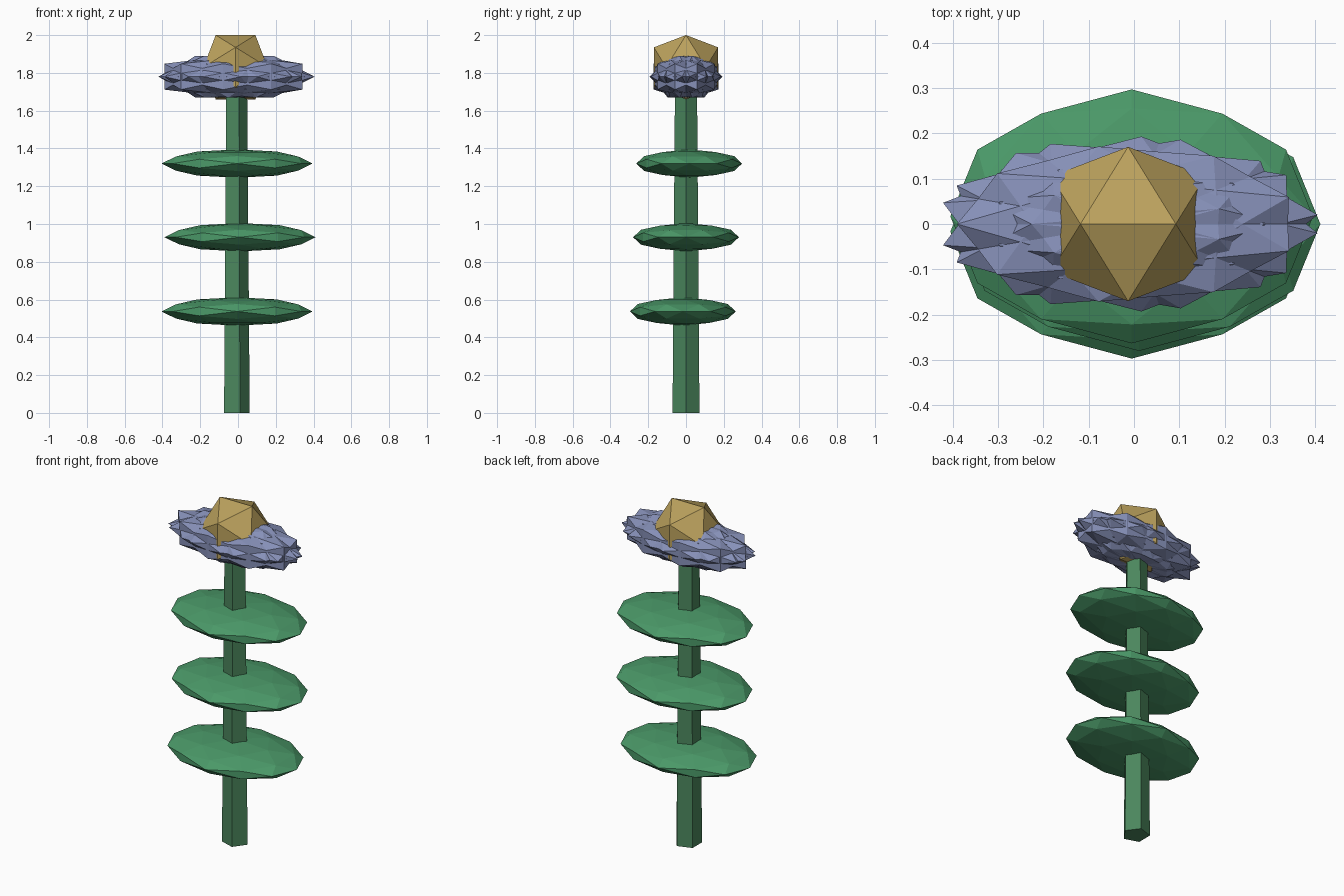
import bpy, bmesh, math
from mathutils import Matrix, Vector

if "Cube" in bpy.data.objects:
    bpy.data.objects.remove(bpy.data.objects["Cube"])

CX = -0.013  # flower axis


def material(name, rgb):
    m = bpy.data.materials.new(name)
    m.diffuse_color = (*rgb, 1)
    m.use_nodes = True
    m.node_tree.nodes["Principled BSDF"].inputs["Base Color"].default_value = m.diffuse_color
    return m


stem_green = material("stem green", (0.07, 0.24, 0.11))
leaf_green = material("leaf green", (0.07, 0.32, 0.14))
petal_blue = material("petal blue", (0.24, 0.28, 0.48))
gold = material("gold", (0.50, 0.36, 0.11))


def finish(bm, name, mat):
    bmesh.ops.recalc_face_normals(bm, faces=bm.faces)
    me = bpy.data.meshes.new(name)
    bm.to_mesh(me)
    bm.free()
    me.materials.append(mat)
    ob = bpy.data.objects.new(name, me)
    bpy.context.collection.objects.link(ob)
    return ob


# Icosphere standing on an edge, spun and shifted flat, then stretched and lifted
def ico(name, mat, size, z, detail=1, spin=0.0, shift=(0, 0)):
    bm = bmesh.new()
    bmesh.ops.create_icosphere(bm, subdivisions=detail, radius=1)
    top = max(bm.verts, key=lambda v: v.co.z)
    ends = [e.other_vert(top).co for e in top.link_edges] if detail == 1 else []
    tilt = math.atan(2) / 2
    lean = 1
    if ends:
        lean = 1 if max(c.x for c in ends) > max(-c.x for c in ends) else -1
    bm.transform(Matrix.Translation((CX, 0, z))
                 @ Matrix.Diagonal((*size, 1))
                 @ Matrix.Translation((*shift, 0))
                 @ Matrix.Rotation(spin, 4, 'Z')
                 @ Matrix.Rotation(-tilt * lean, 4, 'Y'))
    return finish(bm, name, mat)


# Tapered five-sided stem
bm = bmesh.new()
rings = []
for z, r in ((0, 0.075), (1.78, 0.061)):
    rings.append([bm.verts.new((CX + r * math.cos(k * math.tau / 5),
                                r * math.sin(k * math.tau / 5), z)) for k in range(5)])
for k in range(5):
    j = (k + 1) % 5
    bm.faces.new((rings[0][k], rings[0][j], rings[1][j], rings[1][k]))
bm.faces.new(rings[0][::-1])
bm.faces.new(rings[1])
finish(bm, "stem", stem_green)

# Three flat leaves up the stem
for i, (z, shift) in enumerate(((0.537, (0.02, -0.06)), (0.93, (0.06, 0)), (1.32, (0.02, 0.06)))):
    ico(f"leaf_{i + 1}", leaf_green, (0.40, 0.28, 0.075), z, detail=2, shift=shift)

# Nine overlapping petals fanned around the axis
for i in range(9):
    a = math.pi + i * math.tau / 9
    ico(f"petal_{i + 1}", petal_blue, (0.40, 0.184, 0.13), 1.78,
        spin=a - math.pi / 2, shift=(0.0925 * math.cos(a), 0.0925 * math.sin(a)))

# Golden flower centre
ico("flower_centre", gold, (0.2, 0.2, 0.2), 1.83)
